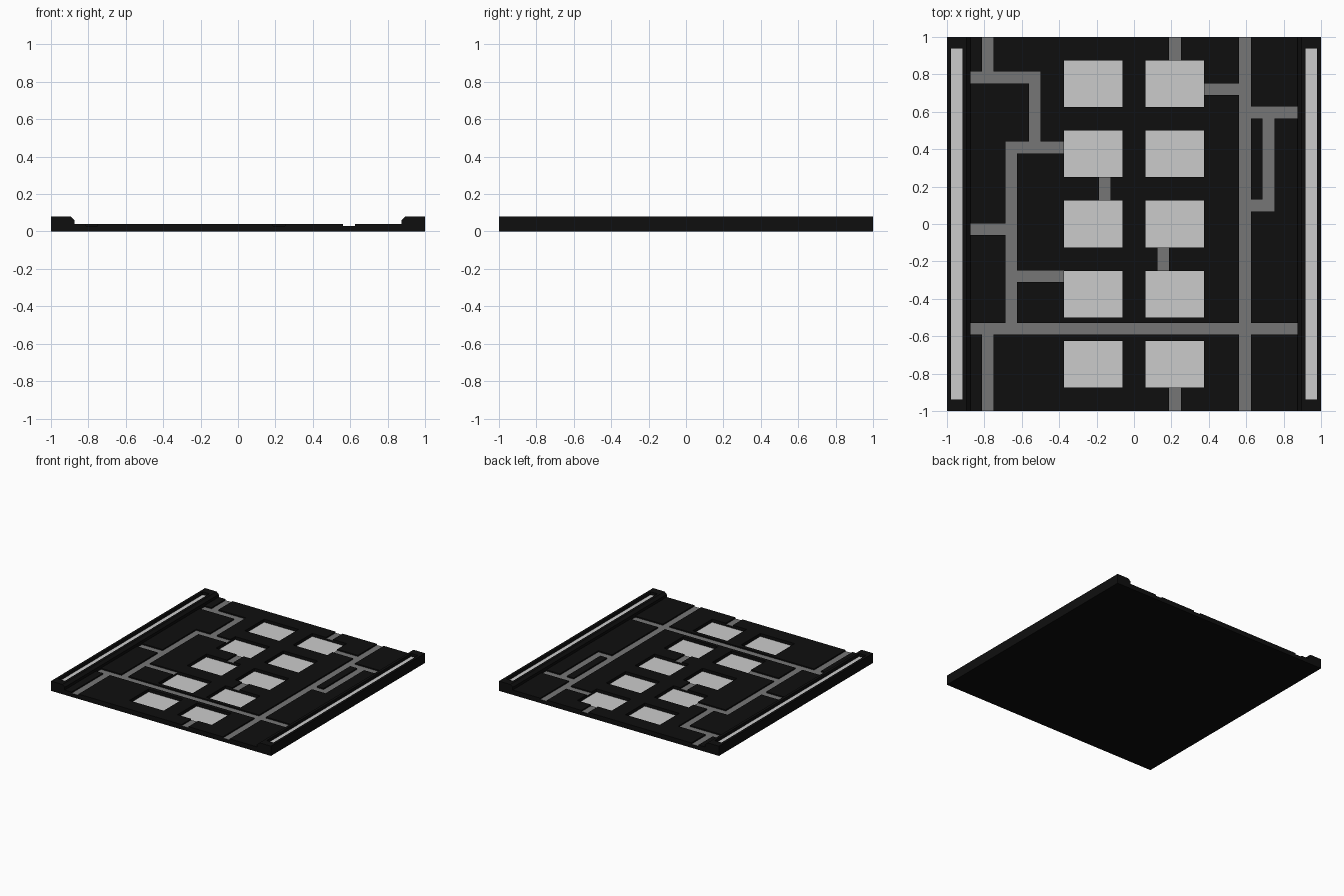
import bpy, bmesh
from mathutils import Vector

if "Cube" in bpy.data.objects:
    bpy.data.objects.remove(bpy.data.objects["Cube"])

FLOOR, GROOVE, PANEL = 0.04, 0.03, 0.015      # floor plate levels
RAIL, STRIP, INNER = 0.08, 0.055, 0.875       # rail levels and inner rail edge
W = 0.0625                                    # channel width


def material(name, v):
    m = bpy.data.materials.new(name)
    m.diffuse_color = (v, v, v, 1)
    m.use_nodes = True
    m.node_tree.nodes["Principled BSDF"].inputs["Base Color"].default_value = m.diffuse_color
    return m


MATS = [material("black_plate", 0.0045), material("grey_channel", 0.18),
        material("light_panel", 0.6)]


def stepped_plate(name, bounds, top, pits, extra_x=()):
    """Solid slab with rectangular pits: (x0, x1, y0, y1, level, material)."""
    bx0, bx1, by0, by1 = bounds
    xs = sorted({bx0, bx1, *extra_x, *(p[0] for p in pits), *(p[1] for p in pits)})
    ys = sorted({by0, by1, *(p[2] for p in pits), *(p[3] for p in pits)})
    bm = bmesh.new()

    def quad(points, normal, mat=0):
        f = bm.faces.new([bm.verts.new(p) for p in points])
        f.normal_update()
        if f.normal.dot(Vector(normal)) < 0:
            f.normal_flip()
        f.material_index = mat

    def level(x, y):
        if not by0 < y < by1:
            return 0.0, 0
        if not bx0 < x < bx1:                 # seam with the neighbouring part
            return (FLOOR if abs(x) < 1 else 0.0), 0
        hits = [p[4:] for p in pits if p[0] < x < p[1] and p[2] < y < p[3]]
        return min(hits) if hits else (top, 0)

    mx = [xs[0] - 0.01] + [(a + b) / 2 for a, b in zip(xs, xs[1:])] + [xs[-1] + 0.01]
    my = [ys[0] - 0.01] + [(a + b) / 2 for a, b in zip(ys, ys[1:])] + [ys[-1] + 0.01]
    # tops
    for i, (a, b) in enumerate(zip(xs, xs[1:])):
        for j, (c, d) in enumerate(zip(ys, ys[1:])):
            z, mat = level(mx[i + 1], my[j + 1])
            quad([(a, c, z), (b, c, z), (b, d, z), (a, d, z)], (0, 0, 1), mat)
    # walls across x
    for i, x in enumerate(xs):
        for j, (c, d) in enumerate(zip(ys, ys[1:])):
            h0, h1 = level(mx[i], my[j + 1])[0], level(mx[i + 1], my[j + 1])[0]
            at_seam = (i in (0, len(xs) - 1)) and abs(x) < 1
            if h0 != h1 or (at_seam and h0 != h1):
                quad([(x, c, h0), (x, d, h0), (x, d, h1), (x, c, h1)],
                     (1 if h0 > h1 else -1, 0, 0))
    # walls across y
    for j, y in enumerate(ys):
        for i, (a, b) in enumerate(zip(xs, xs[1:])):
            h0, h1 = level(mx[i + 1], my[j])[0], level(mx[i + 1], my[j + 1])[0]
            if h0 != h1:
                quad([(a, y, h0), (b, y, h0), (b, y, h1), (a, y, h1)],
                     (0, 1 if h0 > h1 else -1, 0))
    # underside
    quad([(bx0, by0, 0), (bx1, by0, 0), (bx1, by1, 0), (bx0, by1, 0)], (0, 0, -1))
    # chamfer on the inner top edge of a rail
    for v in bm.verts:
        if abs(abs(v.co.x) - INNER) < 1e-4 and v.co.z > 0.07:
            v.co.z = 0.062
    bmesh.ops.remove_doubles(bm, verts=bm.verts, dist=1e-5)
    me = bpy.data.meshes.new(name)
    bm.to_mesh(me)
    bm.free()
    for m in MATS:
        me.materials.append(m)
    ob = bpy.data.objects.new(name, me)
    bpy.context.collection.objects.link(ob)
    return ob


# channels running along x: (x0, x1, lower y)
along_x = [(-INNER, -0.5, 0.7525), (-0.6875, -0.375, 0.3775), (-INNER, -0.6875, -0.06),
           (-0.625, -0.375, -0.31), (-INNER, INNER, -0.592), (0.375, 0.5625, 0.69),
           (0.625, INNER, 0.565), (0.625, 0.75, 0.0675)]
# channels running along y: (left x, y0, y1)
along_y = [(-0.8125, 0.7525, 1), (-0.5625, 0.3775, 0.815), (-0.6875, -0.592, 0.44),
           (-0.8125, -1, -0.592), (0.1875, 0.875, 1), (0.1875, -1, -0.875),
           (0.5625, -1, 1), (0.6875, 0.0675, 0.565), (-0.1875, 0.125, 0.25),
           (0.125, -0.25, -0.125)]
pits = [(a, b, y, y + W, GROOVE, 1) for a, b, y in along_x]
pits += [(x, x + W, c, d, GROOVE, 1) for x, c, d in along_y]

# two columns of five sunken light panels
for x0 in (-0.375, 0.0625):
    for k in range(-2, 3):
        yc = 0.375 * k
        pits.append((x0, x0 + 0.3125, yc - 0.125, yc + 0.125, PANEL, 2))

stepped_plate("floor_plate", (-INNER, INNER, -1, 1), FLOOR, pits)

# raised side rails with a sunken light strip
stepped_plate("right_rail", (INNER, 1, -1, 1), RAIL,
              [(0.917, 0.979, -0.9375, 0.9375, STRIP, 2)], (0.895,))
stepped_plate("left_rail", (-1, -INNER, -1, 1), RAIL,
              [(-0.979, -0.917, -0.9375, 0.9375, STRIP, 2)], (-0.895,))
